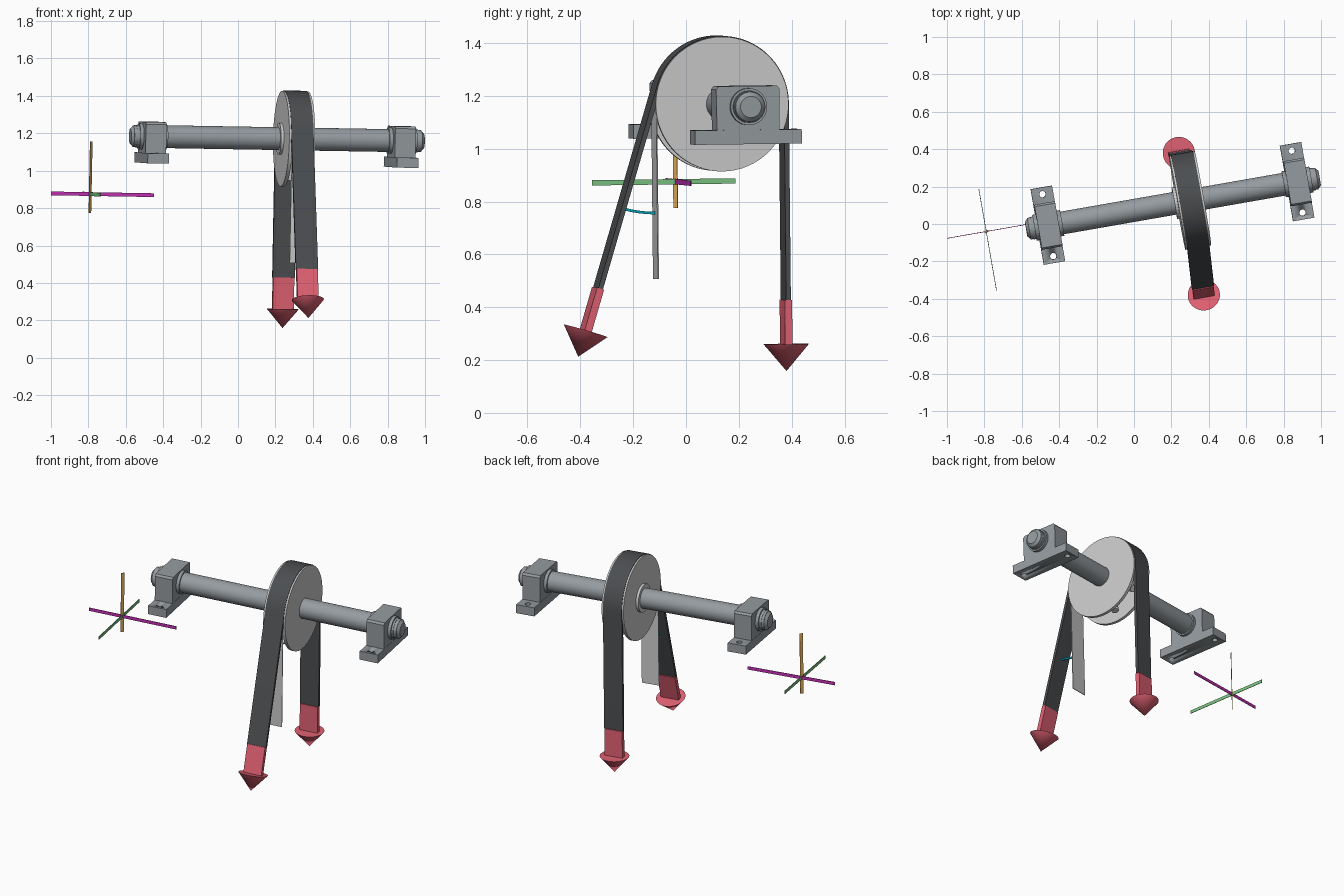
import bpy, bmesh, math
from mathutils import Vector, Matrix

if "Cube" in bpy.data.objects:
    bpy.data.objects.remove(bpy.data.objects["Cube"])

# Local frame: u along the shaft, v to the back, w up; origin at the pulley centre
U = Vector((0.985, 0.172, -0.017)).normalized()
V = Vector((0.02, -0.01, 1)).cross(U).normalized()
W = U.cross(V)
FRAME = Matrix((U, V, W)).transposed().to_4x4()
FRAME.translation = (0.30, 0.125, 1.17)


def mat(name, rgb):
    m = bpy.data.materials.new(name)
    m.diffuse_color = (*rgb, 1)
    m.use_nodes = True
    m.node_tree.nodes["Principled BSDF"].inputs["Base Color"].default_value = m.diffuse_color
    return m


STEEL = mat("steel", (0.30, 0.33, 0.35))
RUBBER = mat("rubber", (0.07, 0.075, 0.08))
RED = mat("red", (0.75, 0.12, 0.17))
MAGENTA = mat("magenta", (0.55, 0.03, 0.45))
GOLD = mat("gold", (0.75, 0.42, 0.10))
GREEN = mat("green", (0.20, 0.55, 0.22))
TEAL = mat("teal", (0.0, 0.35, 0.45))


def finish(name, bm, material=None, smooth=True):
    bmesh.ops.recalc_face_normals(bm, faces=bm.faces)
    me = bpy.data.meshes.new(name)
    bm.to_mesh(me)
    bm.free()
    ob = bpy.data.objects.new(name, me)
    bpy.context.collection.objects.link(ob)
    ob.matrix_world = FRAME
    if material:
        me.materials.append(material)
    if smooth:
        bpy.context.view_layer.objects.active = ob
        ob.select_set(True)
        bpy.ops.object.shade_smooth_by_angle(angle=math.radians(35))
        ob.select_set(False)
    return ob


def extrude(name, pts, u0, u1, material=None):
    """Closed (v, w) outline extruded along u."""
    bm = bmesh.new()
    a = [bm.verts.new((u0, v, w)) for v, w in pts]
    b = [bm.verts.new((u1, v, w)) for v, w in pts]
    bm.faces.new(a)
    bm.faces.new(b[::-1])
    for i in range(len(pts)):
        j = (i + 1) % len(pts)
        bm.faces.new((a[i], a[j], b[j], b[i]))
    return finish(name, bm, material)


def box(name, lo, hi, material=None):
    return extrude(name, [(lo[1], lo[2]), (hi[1], lo[2]), (hi[1], hi[2]), (lo[1], hi[2])],
                   lo[0], hi[0], material)


def cone(name, p, q, r1, r2, material=None, seg=48):
    """Cylinder or cone from p to q."""
    p, q = Vector(p), Vector(q)
    d = q - p
    m = Matrix.Translation((p + q) / 2) @ d.to_track_quat('Z', 'Y').to_matrix().to_4x4()
    bm = bmesh.new()
    bmesh.ops.create_cone(bm, cap_ends=True, segments=seg, radius1=r1, radius2=r2,
                          depth=d.length, matrix=m)
    return finish(name, bm, material)


def ribbon(name, path, t, u0, u1, material):
    """Band of thickness t following a (v, w) path."""
    pts = [Vector(p) for p in path]
    left, right = [], []
    for i, p in enumerate(pts):
        d = (pts[min(i + 1, len(pts) - 1)] - pts[max(i - 1, 0)]).normalized()
        n = Vector((-d.y, d.x)) * t / 2
        left.append(p + n)
        right.append(p - n)
    bm = bmesh.new()
    rings = [[bm.verts.new((u, *q)) for u, q in ((u0, l), (u1, l), (u1, r), (u0, r))]
             for l, r in zip(left, right)]
    for a, b in zip(rings, rings[1:]):
        for i in range(4):
            j = (i + 1) % 4
            bm.faces.new((a[i], a[j], b[j], b[i]))
    bm.faces.new(rings[0])
    bm.faces.new(rings[-1][::-1])
    return finish(name, bm, material)


# Shaft
cone("shaft", (-0.86, 0, 0), (0.67, 0, 0), 0.061, 0.061, STEEL)

# Pillow block bearings
for side, u, out in (("left", -0.77, -1), ("right", 0.583, 1)):
    base = box(f"{side}_bearing_base", (u - 0.058, -0.205, -0.142), (u + 0.058, 0.205, -0.088), STEEL)
    for v in (-0.168, 0.168):
        cut = cone(f"{side}_bolt_hole_cutter", (u, v, -0.2), (u, v, 0), 0.017, 0.017, seg=24)
        cut.hide_render = True
        cut.hide_viewport = True
        b = base.modifiers.new("bolt_hole", 'BOOLEAN')
        b.object = cut
        b.solver = 'EXACT'
    extrude(f"{side}_bearing_body",
            [(-0.120, -0.09), (0.120, -0.09), (0.122, 0.066), (0.112, 0.078),
             (-0.112, 0.078), (-0.122, 0.066)], u - 0.056, u + 0.056, STEEL)
    cone(f"{side}_bearing_collar", (u - 0.075, 0, 0), (u + 0.075, 0, 0), 0.070, 0.070, STEEL)
    cone(f"{side}_end_boss", (u + out * 0.05, 0, 0), (u + out * 0.105, 0, 0), 0.060, 0.058, STEEL)
    cone(f"{side}_end_cap", (u + out * 0.105, 0, 0), (u + out * 0.12, 0, 0), 0.056, 0.040, STEEL)

# Pulley: two discs, hub and inner spokes
R, HALF = 0.249, 0.060
for name, s in (("left", -1), ("right", 1)):
    cone(f"{name}_pulley_disc", (s * HALF * 0.85, 0, 0), (s * 0.070, 0, 0), 0.255, 0.255, seg=64)
cone("pulley_hub", (-0.085, 0, 0), (0.06, 0, 0), 0.085, 0.085)
for i in range(8):
    a = math.tau * i / 8 + 0.2
    d = Vector((0, math.cos(a), math.sin(a)))
    cone(f"pulley_spoke_{i + 1}", d * 0.07, d * 0.225, 0.022, 0.022, seg=16)

# Belt: slanted run, wrap over the pulley, vertical run
T = math.radians(17)
down = Vector((-math.sin(T), -math.cos(T)))
start = Vector((-math.cos(T), math.sin(T))) * R
p_end = start + down * 0.80
q_end = Vector((R, -0.745))
N = 40
arc = [Vector((math.cos(a), math.sin(a))) * R
       for a in (math.pi - T - (math.pi - T) * i / N for i in range(N + 1))]
ribbon("belt", [p_end] + arc + [q_end], 0.018, -HALF, HALF, RUBBER)

# Vertical reference strip and angle arc
box("reference_strip", (-0.055, -R - 0.002, -0.66), (0.055, -R + 0.002, 0.0))
apex = Vector((-R, 0.02))
ribbon("angle_arc", [apex + 0.43 * Vector((-math.sin(a), -math.cos(a)))
                     for a in (T * i / 16 for i in range(17))], 0.010, -0.004, 0.004, TEAL)

# Force arrows
for name, p, d in (("slanted", p_end, down), ("vertical", q_end, Vector((0, -1)))):
    neck, tip = p + d * 0.168, p + d * 0.270
    ribbon(f"{name}_arrow_shaft", [p, neck], 0.028, -0.057, 0.057, RED)
    cone(f"{name}_arrow_head", (0, *neck), (0, *tip), 0.086, 0, RED)

# Axis triad: thin flat strips
C = FRAME.inverted() @ Vector((-0.79, -0.04, 0.875))


def strip(name, a, b, width, material):
    bm = bmesh.new()
    w = Vector(width) * 0.010
    a, b = C + Vector(a), C + Vector(b)
    n = (b - a).cross(w).normalized() * 0.0015
    f = bm.faces.new([bm.verts.new(q + n) for q in (a - w, b - w, b + w, a + w)])
    g = bmesh.ops.extrude_face_region(bm, geom=[f])
    moved = [e for e in g["geom"] if isinstance(e, bmesh.types.BMVert)]
    bmesh.ops.translate(bm, verts=moved, vec=-2 * n)
    finish(name, bm, material, False)


strip("long_axis_strip", (-0.213, 0, 0), (0.345, 0, 0), (0, 0, 1), MAGENTA)
strip("depth_axis_strip", (0, -0.32, 0), (0, 0.23, 0), (0, 0, 1), GREEN)
strip("upright_axis_strip", (0, 0, -0.10), (0, 0, 0.28), (0.72, 0.69, 0), GOLD)
